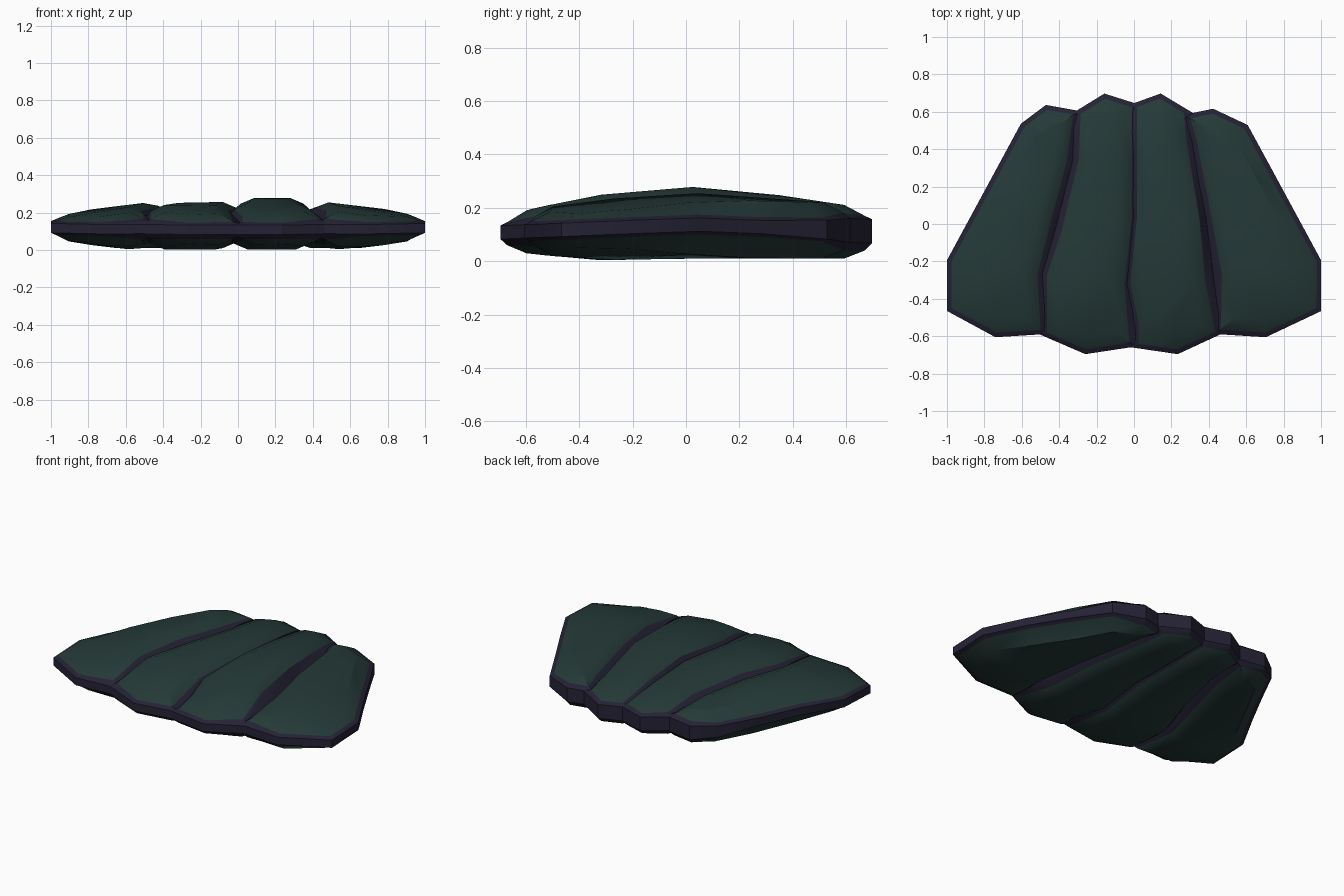
import bpy, bmesh, math
from mathutils import Vector

cube = bpy.data.objects.get("Cube")
if cube:
    bpy.data.objects.remove(cube, do_unlink=True)


def material(name, rgb):
    m = bpy.data.materials.new(name)
    m.use_nodes = True
    m.diffuse_color = (*rgb, 1)
    m.node_tree.nodes["Principled BSDF"].inputs["Base Color"].default_value = (*rgb, 1)
    return m


GREEN = material("dark_teal_green", (0.018, 0.042, 0.039))
PURPLE = material("dark_violet", (0.018, 0.016, 0.035))

# Lengthwise height profiles (y, z): upper face, lower face, rim centre, rim half height
TOP = [(-0.68, 0.17), (-0.58, 0.195), (-0.36, 0.24), (0.03, 0.265), (0.3, 0.248), (0.6, 0.21), (0.68, 0.195)]
LOW = [(-0.68, 0.03), (-0.6, 0.03), (-0.35, 0.003), (0.1, 0.012), (0.68, 0.01)]
MID = [(-0.7, 0.108), (0.03, 0.138), (0.7, 0.112)]
RIM = [(-0.7, 0.025), (0.45, 0.025), (0.6, 0.045), (0.7, 0.045)]


def profile(pts, y):
    if y <= pts[0][0]:
        return pts[0][1]
    for (a, za), (b, zb) in zip(pts, pts[1:]):
        if y <= b:
            return za + (zb - za) * (y - a) / (b - a)
    return pts[-1][1]


def offset(loop, dist):
    """Offset a counter-clockwise outline; dist(a, b) gives the distance for each edge."""
    out = []
    for i, q in enumerate(loop):
        a, b = loop[i - 1], loop[(i + 1) % len(loop)]
        e1, e2 = (q - a).normalized(), (b - q).normalized()
        n1, n2 = Vector((e1.y, -e1.x)), Vector((e2.y, -e2.x))
        d1, d2 = dist(a, q), dist(q, b)
        det = n1.x * n2.y - n1.y * n2.x
        if abs(det) < 0.08:
            out.append(q + (n1 + n2).normalized() * (d1 + d2) / 2)
        else:
            out.append(q + Vector(((d1 * n2.y - d2 * n1.y) / det, (n1.x * d2 - n2.x * d1) / det)))
    return out


def rim_width(a, b):
    # Seams between neighbouring plates get a wider rim than free edges
    seam = abs((a.x + b.x) / 2) < 0.52 and abs(b.y - a.y) > 2 * abs(b.x - a.x)
    return 0.05 if seam else 0.025


def plate(name, pts, lift):
    face = [Vector(p) for p in pts]
    wall = offset(face, rim_width)
    crown = offset(face, lambda a, b: -0.07)

    def top(p):
        bump = lift * max(0, 1 - abs(p.y) / 0.6)
        return profile(TOP, p.y) + bump - 0.12 * max(0, abs(p.x) - 0.5)

    def low(p):
        return profile(LOW, p.y) + 0.2 * max(0, abs(p.x) - 0.7)

    def edge_z(p, sign):
        z = top(p) - 0.03 if sign > 0 else low(p) + 0.03
        m = profile(MID, p.y) + sign * (profile(RIM, p.y) + 0.012)
        if abs(p.x) > 0.57:
            return m
        return max(z, m) if sign > 0 else min(z, m)

    bm = bmesh.new()
    ring = lambda loop, zf: [bm.verts.new((p.x, p.y, zf(p))) for p in loop]
    rings = [
        ring(crown, low),
        ring(face, lambda p: edge_z(p, -1)),
        ring(wall, lambda p: profile(MID, p.y) - profile(RIM, p.y)),
        ring(wall, lambda p: profile(MID, p.y) + profile(RIM, p.y)),
        ring(face, lambda p: edge_z(p, 1)),
        ring(crown, top),
    ]
    n = len(face)
    for k in range(5):
        for i in range(n):
            j = (i + 1) % n
            f = bm.faces.new((rings[k][i], rings[k][j], rings[k + 1][j], rings[k + 1][i]))
            f.material_index = 1 if k in (1, 2, 3) else 0
    caps = [bm.faces.new(rings[0][::-1]), bm.faces.new(rings[5])]
    bmesh.ops.triangulate(bm, faces=caps, quad_method="BEAUTY", ngon_method="BEAUTY")
    bmesh.ops.recalc_face_normals(bm, faces=bm.faces)
    me = bpy.data.meshes.new(name)
    bm.to_mesh(me)
    bm.free()
    me.materials.append(GREEN)
    me.materials.append(PURPLE)
    ob = bpy.data.objects.new(name, me)
    bpy.context.collection.objects.link(ob)
    bpy.ops.object.select_all(action="DESELECT")
    ob.select_set(True)
    bpy.context.view_layer.objects.active = ob
    bpy.ops.object.shade_smooth_by_angle(angle=math.radians(30))


# Green face outlines, counter-clockwise from above
plate("right_outer_plate", [
    (-0.465, 0.61), (-0.585, 0.52), (-0.715, 0.28), (-0.845, 0.04), (-0.975, -0.2),
    (-0.975, -0.45), (-0.735, -0.58), (-0.5, -0.565), (-0.515, -0.27), (-0.44, 0.03),
    (-0.36, 0.33), (-0.325, 0.585)], -0.012)
plate("right_inner_plate", [
    (-0.155, 0.67), (-0.285, 0.59), (-0.295, 0.35), (-0.385, -0.03), (-0.465, -0.27),
    (-0.465, -0.58), (-0.257, -0.67), (-0.025, -0.635), (-0.05, -0.32), (-0.012, 0.03),
    (-0.012, 0.35), (-0.012, 0.625)], -0.008)
plate("left_inner_plate", [
    (0.14, 0.67), (0.015, 0.625), (0.015, 0.35), (0.015, 0.03), (-0.02, -0.32),
    (0.025, -0.53), (0.025, -0.64), (0.23, -0.67), (0.435, -0.575), (0.38, -0.3),
    (0.35, 0.03), (0.28, 0.45), (0.265, 0.595)], 0.014)
plate("left_outer_plate", [
    (0.42, 0.59), (0.3, 0.565), (0.335, 0.45), (0.415, 0.03), (0.47, -0.27),
    (0.465, -0.565), (0.7, -0.58), (0.975, -0.45), (0.975, -0.2), (0.845, 0.04),
    (0.715, 0.28), (0.59, 0.51)], -0.01)
